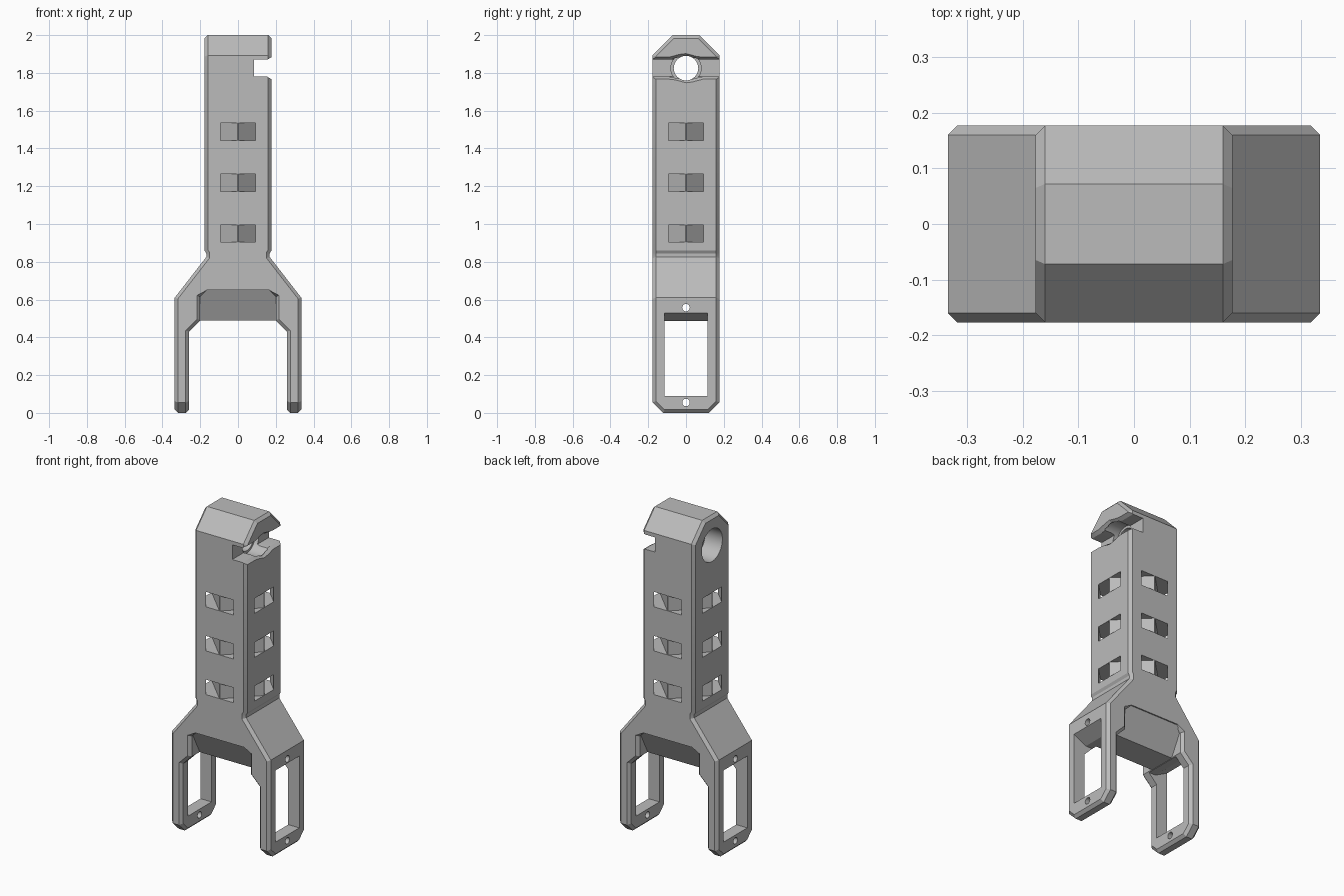
import bpy, bmesh
from math import cos, sin, pi
from mathutils import Vector, Matrix

cube = bpy.data.objects.get("Cube")
if cube:
    bpy.data.objects.remove(cube, do_unlink=True)

grey = bpy.data.materials.new("plain grey")
grey.use_nodes = True
colour = (0.5, 0.5, 0.5, 1)
grey.diffuse_color = colour
grey.node_tree.nodes["Principled BSDF"].inputs["Base Color"].default_value = colour


def loft(name, sections):
    """Closed solid through matching rings of points."""
    bm = bmesh.new()
    rings = [[bm.verts.new(p) for p in s] for s in sections]
    n = len(rings[0])
    for a, b in zip(rings, rings[1:]):
        for i in range(n):
            j = (i + 1) % n
            bm.faces.new((a[i], a[j], b[j], b[i]))
    bm.faces.new(rings[0])
    bm.faces.new(rings[-1])
    bmesh.ops.recalc_face_normals(bm, faces=bm.faces)
    mesh = bpy.data.meshes.new(name)
    bm.to_mesh(mesh)
    bm.free()
    mesh.materials.append(grey)
    ob = bpy.data.objects.new(name, mesh)
    bpy.context.collection.objects.link(ob)
    return ob


def prism(name, pts, axis, lo, hi):
    """Extrude a 2D outline along one axis."""
    place = {"x": lambda a, b, t: (t, a, b),
             "y": lambda a, b, t: (a, t, b),
             "z": lambda a, b, t: (a, b, t)}[axis]
    return loft(name, [[place(a, b, t) for a, b in pts] for t in (lo, hi)])


def bore(name, z, r, lo, hi, n=32):
    ring = [(r * cos(2 * pi * i / n), z + r * sin(2 * pi * i / n)) for i in range(n)]
    return prism(name, ring, "x", lo, hi)


def combine(target, tool, operation):
    mod = target.modifiers.new(operation, "BOOLEAN")
    mod.operation = operation
    mod.solver = "EXACT"
    mod.object = tool
    bpy.context.view_layer.objects.active = target
    bpy.ops.object.modifier_apply(modifier=mod.name)
    bpy.data.objects.remove(tool, do_unlink=True)


def mirrored(half):
    return half + [(-a, b) for a, b in reversed(half)]


# Forked body: front outline clipped by the side outline
outline = mirrored([(0.165, 0.65), (0.2, 0.615), (0.2, 0.49), (0.26, 0.43),
                    (0.26, -0.1), (0.335, -0.1), (0.335, 0.61), (0.168, 0.825),
                    (0.168, 0.845), (0.177, 0.86), (0.177, 2.1)])
side = mirrored([(0.12, 0), (0.177, 0.055), (0.177, 1.893), (0.072, 2)])
body = prism("forked_body", outline, "y", -0.4, 0.4)
combine(body, prism("side_clip", side, "x", -0.6, 0.6), "INTERSECT")

# Chamfer the rims of the front, back and side faces
bm = bmesh.new()
bm.from_mesh(body.data)
rims = []
for e in bm.edges:
    d = (e.verts[1].co - e.verts[0].co).normalized()
    z = (e.verts[0].co.z + e.verts[1].co.z) / 2
    if abs(d.x) < 0.99 and (abs(d.y) < 0.99 or z > 1.99 or z < 0.01):
        rims.append(e)
bmesh.ops.bevel(bm, geom=rims, offset=0.017, offset_type="OFFSET", segments=1,
                affect="EDGES", clamp_overlap=True)
bmesh.ops.recalc_face_normals(bm, faces=bm.faces)
bm.to_mesh(body.data)
bm.free()

# Wedge below the crotch
combine(body, prism("crotch_wedge", mirrored([(0.085, 0.488), (0.172, 0.655), (0.15, 0.7)]),
                    "x", -0.21, 0.21), "UNION")

# Leg windows, sloped at the top
window = [(0.4, 0.09), (0.4, 0.53), (0.335, 0.53), (0.25, 0.486), (0.15, 0.486), (0.15, 0.09)]
for s in (1, -1):
    combine(body, prism("window", [(s * a, b) for a, b in window], "y", -0.115, 0.115),
            "DIFFERENCE")

# Pin holes
for z in (0.055, 0.557):
    combine(body, bore("pin_hole", z, 0.02, -0.5, 0.5, 16), "DIFFERENCE")

# Strap passages running diagonally between neighbouring column faces
for z in (0.95, 1.218, 1.488):
    for k in range(4):
        turn = Matrix.Rotation(pi / 4 + k * pi / 2, 2)
        quad = [turn @ Vector(p) for p in
                ((0.127, -0.2), (0.191, -0.2), (0.191, 0.2), (0.127, 0.2))]
        combine(body, prism("strap_passage", quad, "z", z - 0.046, z + 0.046), "DIFFERENCE")

# Stepped bore through the head
for r, lo, hi in ((0.065, -0.5, 0.5), (0.1, -0.5, -0.06), (0.08, 0.06, 0.16)):
    combine(body, bore("head_bore", 1.825, r, lo, hi), "DIFFERENCE")

# Side slot with lips that flare and notch at the middle
def slot_ring(x, edge, middle):
    upper = [(-0.3, edge), (-0.09, edge), (0, middle), (0.09, edge), (0.3, edge)]
    return [(x, y, 1.825 + h) for y, h in upper] + \
           [(x, y, 1.825 - h) for y, h in reversed(upper)]


combine(body, loft("slot", [slot_ring(0.085, 0.045, 0.046), slot_ring(0.155, 0.045, 0.056),
                            slot_ring(0.19, 0.066, 0.09)]), "DIFFERENCE")

# Flat faces, smooth bores
bpy.ops.object.select_all(action="DESELECT")
body.select_set(True)
bpy.context.view_layer.objects.active = body
bpy.ops.object.shade_smooth_by_angle(angle=0.45)
